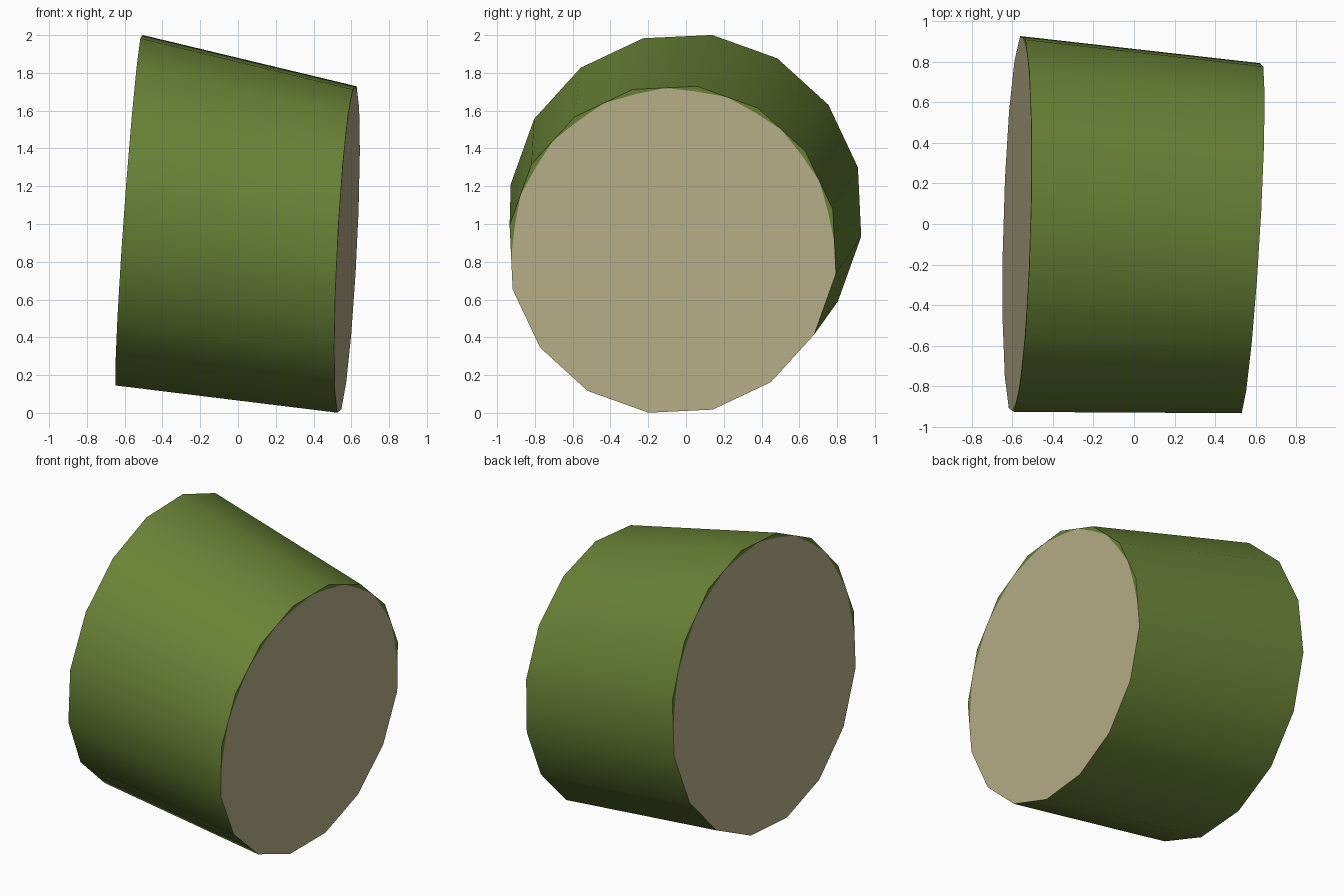
import bpy, bmesh, math
from mathutils import Vector

if "Cube" in bpy.data.objects:
    bpy.data.objects.remove(bpy.data.objects["Cube"])


def material(name, rgb):
    m = bpy.data.materials.new(name)
    m.diffuse_color = (*rgb, 1)
    m.use_nodes = True
    m.node_tree.nodes["Principled BSDF"].inputs["Base Color"].default_value = m.diffuse_color
    return m


SIDES = 16
START = math.radians(81.5)


def ring(bm, centre, radius, slope_y, slope_z):
    """Corners of a tilted 16-gon, with edge midpoints between them."""
    c = Vector(centre)
    corners = []
    for i in range(SIDES):
        a = START + i * math.tau / SIDES
        dy, dz = radius * math.cos(a), radius * math.sin(a)
        corners.append(c + Vector((slope_y * dy + slope_z * dz, dy, dz)))
    pts = []
    for i, p in enumerate(corners):
        pts += [p, (p + corners[(i + 1) % SIDES]) / 2]
    return [bm.verts.new(p) for p in pts]


def cap(bm, verts, centre):
    """Pale end face; the upper corners keep a thin sliver of green."""
    c, n = Vector(centre), len(verts)
    pale = []
    for i, v in enumerate(verts):
        if i % 2 == 0 and v.co.z > c.z - 0.1:
            inner = bm.verts.new(c + (v.co - c) * 0.968)
            bm.faces.new((verts[i - 1], v, verts[(i + 1) % n], inner))
            pale.append(inner)
        else:
            pale.append(v)
    bm.faces.new(pale).material_index = 1


bm = bmesh.new()
wide_c, narrow_c = (-0.577, 0, 1.073), (0.577, -0.07, 0.865)
wide = ring(bm, wide_c, 0.938, 0.027, 0.0725)
narrow = ring(bm, narrow_c, 0.8735, 0.06, 0.05)

# tapered side wall
n = len(wide)
for i in range(n):
    j = (i + 1) % n
    bm.faces.new((wide[i], wide[j], narrow[j], narrow[i])).smooth = True

# two end faces
cap(bm, wide, wide_c)
cap(bm, narrow, narrow_c)

bmesh.ops.recalc_face_normals(bm, faces=bm.faces)
# keep the rims crisp
for e in bm.edges:
    if len(e.link_faces) == 2 and e.calc_face_angle() > math.radians(40):
        e.smooth = False

me = bpy.data.meshes.new("tapered_log")
bm.to_mesh(me)
bm.free()
me.materials.append(material("moss green", (0.141, 0.223, 0.036)))
me.materials.append(material("pale wood", (0.485, 0.440, 0.250)))
log = bpy.data.objects.new("tapered_log", me)
bpy.context.collection.objects.link(log)
